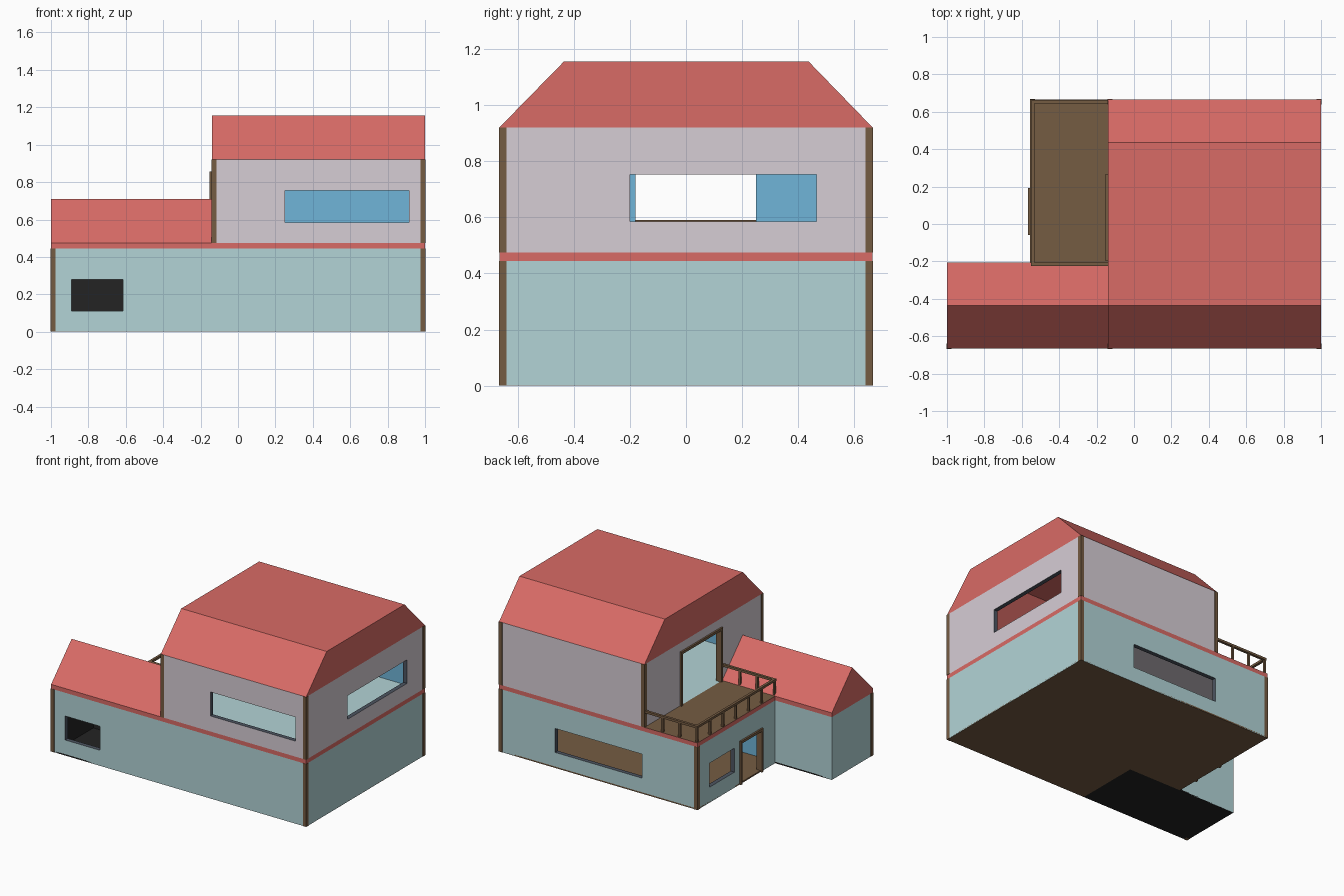
import bpy, bmesh

if "Cube" in bpy.data.objects:
    bpy.data.objects.remove(bpy.data.objects["Cube"])


def material(name, rgb):
    lin = [c / 12.92 if c < 0.04045 else ((c + 0.055) / 1.055) ** 2.4 for c in rgb]
    m = bpy.data.materials.new(name)
    m.diffuse_color = (*lin, 1)
    m.use_nodes = True
    m.node_tree.nodes["Principled BSDF"].inputs["Base Color"].default_value = m.diffuse_color
    return m


TEAL = material("pale_teal", (0.70, 0.83, 0.84))
LAV = material("pale_lavender", (0.84, 0.805, 0.835))
RED = material("roof_red", (0.85, 0.42, 0.40))
BROWN = material("wood_brown", (0.46, 0.36, 0.26))
BLUE = material("inside_blue", (0.44, 0.71, 0.85))
BLACK = material("garage_black", (0.14, 0.14, 0.14))
SLATE = material("reveal_slate", (0.30, 0.33, 0.38))

W, D, T = 1.0, 0.665, 0.03          # half width, half depth, wall thickness
XM, XU, YG = -0.555, -0.14, -0.205  # main block left, upper block left, garage back
Z1, Z2, Z3 = 0.445, 0.475, 0.92     # band bottom, band top, upper eaves


def finish(bm, name, mats):
    me = bpy.data.meshes.new(name)
    bm.to_mesh(me)
    bm.free()
    for m in mats:
        me.materials.append(m)
    ob = bpy.data.objects.new(name, me)
    bpy.context.collection.objects.link(ob)
    return ob


def box(name, x, y, z, side, top=None, bottom=None):
    """Box from ranges; top and bottom may have their own colour."""
    bm = bmesh.new()
    bmesh.ops.create_cube(bm, size=1)
    for v in bm.verts:
        v.co = [r[0] if c < 0 else r[1] for c, r in zip(v.co, (x, y, z))]
    bm.normal_update()
    for f in bm.faces:
        f.material_index = 1 if f.normal.z > 0.5 else 2 if f.normal.z < -0.5 else 0
    return finish(bm, name, [side, top or side, bottom or side])


def wall(name, a, b, z0, z1, outer, inner, holes=(), reveal=SLATE):
    """Wall from a to b, outside on the right hand; holes are (c0, c1, z0, z1)."""
    ax = 0 if abs(b[0] - a[0]) > 1e-6 else 1
    s = 1 if b[ax] > a[ax] else -1
    n = (0, -s) if ax == 0 else (s, 0)
    cs = sorted({a[ax], b[ax], *[c for h in holes for c in h[:2]]})
    zs = sorted({z0, z1, *[c for h in holes for c in h[2:]]})
    bm = bmesh.new()

    def pt(c, z, depth):
        p = [a[0] - n[0] * depth, a[1] - n[1] * depth, z]
        p[ax] = c
        return bm.verts.new(p)

    def quad(pts, mi, flip):
        f = bm.faces.new([pt(*p) for p in (pts[::-1] if flip else pts)])
        f.material_index = mi

    for c0, c1 in zip(cs, cs[1:]):
        for k0, k1 in zip(zs, zs[1:]):
            mc, mz = (c0 + c1) / 2, (k0 + k1) / 2
            if any(h[0] < mc < h[1] and h[2] < mz < h[3] for h in holes):
                continue
            for depth, mi in ((0, 0), (T, 1)):
                quad([(c0, k0, depth), (c1, k0, depth), (c1, k1, depth), (c0, k1, depth)],
                     mi, (s < 0) != (mi == 1))
    # reveals lining each opening
    for c0, c1, k0, k1 in holes:
        loop = [(c0, k0), (c1, k0), (c1, k1), (c0, k1)]
        for i in range(4):
            p, q = loop[i], loop[(i + 1) % 4]
            if i == 0 and k0 <= z0:
                continue
            quad([(*p, 0), (*q, 0), (*q, T), (*p, T)], 2, s < 0)
    return finish(bm, name, [outer, inner, reveal])


def roof(name, profile, x0, x1):
    """Hollow roof: open (y, z) profile run along x with closed gable ends."""
    bm = bmesh.new()
    l, r = ([bm.verts.new((x, y, z)) for y, z in profile] for x in (x0, x1))
    for i in range(len(profile) - 1):
        bm.faces.new((l[i], r[i], r[i + 1], l[i + 1]))
    bm.faces.new(l)
    bm.faces.new(r[::-1])
    bmesh.ops.recalc_face_normals(bm, faces=bm.faces)
    return finish(bm, name, [RED])


# Ground floor walls
wall("garage_front_wall", (-W, -D), (XU, -D), 0, Z1, TEAL, BLACK, [(-0.89, -0.615, 0.11, 0.28)])
wall("ground_front_wall", (XU, -D), (W, -D), 0, Z1, TEAL, BLUE)
wall("ground_right_wall", (W, -D), (W, D), 0, Z1, TEAL, BLUE)
wall("ground_back_wall", (W, D), (XM, D), 0, Z1, TEAL, BLUE, [(-0.12, 0.56, 0.11, 0.28)])
wall("ground_left_window_wall", (XM, D), (XM, 0.22), 0, Z1, TEAL, BLUE, [(0.25, 0.53, 0.11, 0.28)])
wall("ground_left_door_wall", (XM, 0.22), (XM, YG), 0, Z1, TEAL, BLUE,
     [(-0.04, 0.175, 0, 0.29)], BROWN)
wall("garage_back_wall", (XM, YG), (-W, YG), 0, Z1, TEAL, BLACK)
wall("garage_left_wall", (-W, YG), (-W, -D), 0, Z1, TEAL, BLACK)
wall("garage_inner_back_wall", (XU, YG), (XM, YG), 0, Z1, BLUE, BLACK)
wall("garage_inner_side_wall", (XU, -D), (XU, YG), 0, Z1, BLUE, BLACK)

# Floors, red band slab and deck
box("house_floor_front", (XU, W), (-D, YG), (0, 0.01), BROWN)
box("house_floor_back", (XM, W), (YG, D), (0, 0.01), BROWN)
box("garage_floor", (-W, XU), (-D, YG), (0, 0.01), BLACK)
box("upper_floor_slab", (XU, W), (-D, D), (Z1, Z2), RED, TEAL, LAV)
box("deck_slab", (XM, XU), (YG, D), (Z1, Z2), RED, BROWN, LAV)
box("garage_ceiling_slab", (-W, XU), (-D, YG), (Z1, Z2), RED, RED, BLACK)

# Upper floor walls
wall("upper_front_wall", (XU, -D), (W, -D), Z2, Z3, LAV, BLUE, [(0.25, 0.915, 0.585, 0.755)])
wall("upper_right_wall", (W, -D), (W, D), Z2, Z3, LAV, BLUE, [(-0.2, 0.465, 0.585, 0.752)])
wall("upper_back_wall", (W, D), (XU, D), Z2, Z3, LAV, BLUE)
wall("upper_left_wall", (XU, D), (XU, -D), Z2, Z3, LAV, BLUE, [(-0.18, 0.25, Z2, 0.84)], BROWN)

# Roofs
roof("main_roof", [(-D, Z3), (-0.435, 1.155), (0.437, 1.155), (D, Z3)], XU, W)
roof("garage_roof", [(-D, Z2), (-0.435, 0.71), (YG, Z2)], -W, XU)

# Corner posts, just proud of the walls
P, E = 0.025, 0.002


def post(name, x, y, sx, sy, z0, z1):
    box(name, sorted((x + sx * E, x - sx * P)), sorted((y + sy * E, y - sy * P)), (z0, z1), BROWN)


for x, y, sx, sy in ((-W, -D, -1, -1), (W, -D, 1, -1), (W, D, 1, 1), (XM, D, -1, 1)):
    post("ground_corner_post", x, y, sx, sy, 0, Z1)
for x, sx in ((XU, -1), (W, 1)):
    for sy in (-1, 1):
        post("upper_corner_post", x, sy * D, sx, sy, Z2, Z3)


# Door frames on left-facing walls
def door_frame(name, x, y0, y1, z0, z1, f=0.018):
    xs = (x - 0.012, x + T)
    box(name + "_jamb", xs, (y0 - f, y0), (z0, z1), BROWN)
    box(name + "_jamb", xs, (y1, y1 + f), (z0, z1), BROWN)
    box(name + "_head", xs, (y0 - f, y1 + f), (z1, z1 + f), BROWN)


door_frame("ground_door", XM, -0.04, 0.175, 0, 0.29)
door_frame("deck_door", XU, -0.18, 0.25, Z2, 0.84)

# Deck railing on three sides
R, RT = 0.009, 0.59
xl, yf, yb = -0.542, -0.215, 0.652
box("side_rail", (xl - R, xl + R), (yf - R, yb + R), (RT - 0.016, RT), BROWN)
for y in (yf, yb):
    box("end_rail", (xl, XU), (y - R, y + R), (RT - 0.016, RT), BROWN)
posts = [(xl, yf + (yb - yf) * i / 6) for i in range(7)]
posts += [(xl + (XU - xl) * i / 3, y) for i in (1, 2) for y in (yf, yb)]
for x, y in posts:
    box("rail_post", (x - R * 0.8, x + R * 0.8), (y - R * 0.8, y + R * 0.8), (Z2, RT - 0.01), BROWN)
